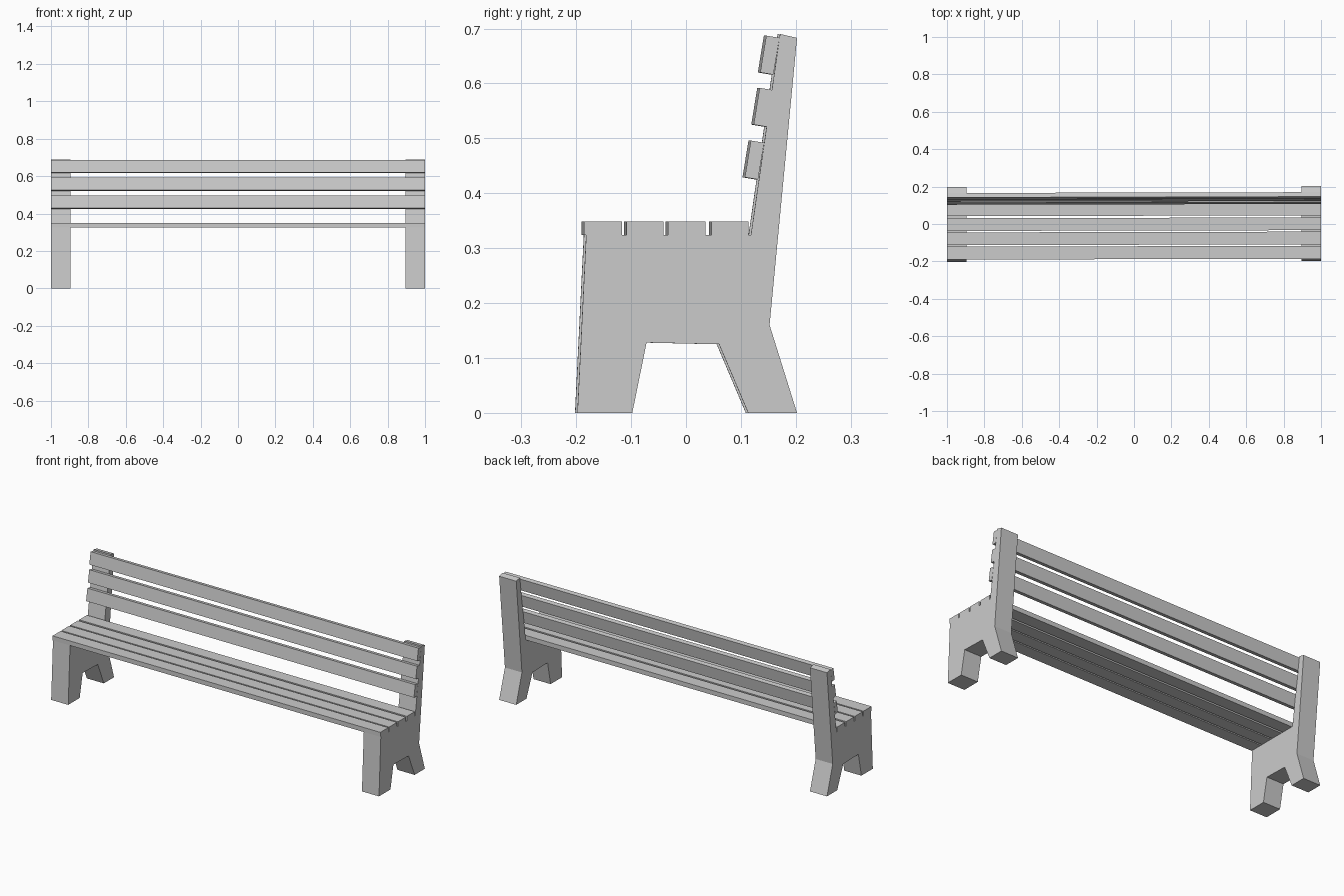
import bpy
import bmesh

if "Cube" in bpy.data.objects:
    bpy.data.objects.remove(bpy.data.objects["Cube"])

SKEW = 0.0022  # the bench is turned very slightly about z


def prism(name, profile, x0, x1):
    """Extrude a (y, z) profile along x from x0 to x1."""
    bm = bmesh.new()
    face = bm.faces.new([bm.verts.new((x0, y, z)) for y, z in profile])
    ext = bmesh.ops.extrude_face_region(bm, geom=[face])
    for v in ext["geom"]:
        if isinstance(v, bmesh.types.BMVert):
            v.co.x = x1
    for v in bm.verts:
        v.co.y += SKEW * v.co.x
    bmesh.ops.recalc_face_normals(bm, faces=bm.faces)
    mesh = bpy.data.meshes.new(name)
    bm.to_mesh(mesh)
    bm.free()
    obj = bpy.data.objects.new(name, mesh)
    bpy.context.collection.objects.link(obj)
    return obj


# End supports: legs, seat bearer and leaning back post in one slab
support = [(-0.2, 0), (-0.1, 0), (-0.074, 0.128), (0.058, 0.125),
           (0.111, 0), (0.2, 0), (0.15, 0.16), (0.2, 0.683),
           (0.169, 0.69), (0.116, 0.324), (-0.184, 0.324)]
prism("left_support", support, -1.0, -0.896)
prism("right_support", support, 0.896, 1.0)

# Seat slats
for i, (y0, y1) in enumerate([(-0.188, -0.119), (-0.111, -0.043),
                              (-0.035, 0.033), (0.044, 0.112)]):
    prism(f"seat_slat_{i + 1}",
          [(y0, 0.324), (y1, 0.324), (y1, 0.349), (y0, 0.349)], -1.0, 1.0)

# Back slats, tilted with the posts (y, z of the lower front edge)
for i, (y, z) in enumerate([(0.105, 0.429), (0.121, 0.525), (0.133, 0.620)]):
    prism(f"back_slat_{i + 1}",
          [(y, z), (y + 0.024, z - 0.004),
           (y + 0.035, z + 0.063), (y + 0.011, z + 0.067)], -1.0, 1.0)
